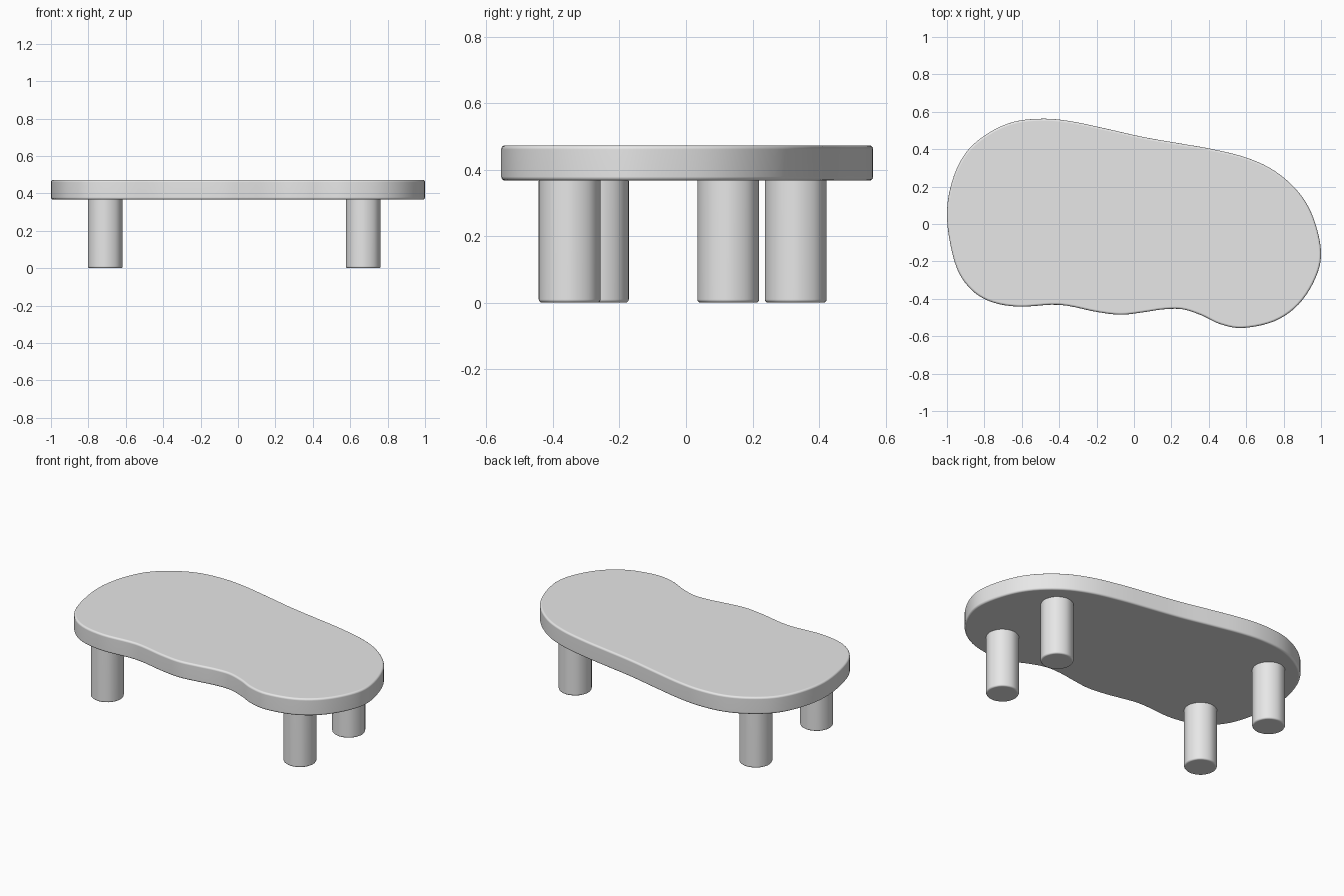
import bpy, bmesh
from mathutils import Vector

cube = bpy.data.objects.get("Cube")
if cube:
    bpy.data.objects.remove(cube, do_unlink=True)

GREY = (0.8, 0.8, 0.8, 1)
grey = bpy.data.materials.new("plain_grey")
grey.use_nodes = True
grey.diffuse_color = GREY
grey.node_tree.nodes["Principled BSDF"].inputs["Base Color"].default_value = GREY


def smooth_loop(points, steps):
    """Closed Catmull-Rom curve through the points."""
    pts = [Vector(p) for p in points]
    n = len(pts)
    loop = []
    for i in range(n):
        a, b, c, d = (pts[(i + k) % n] for k in (-1, 0, 1, 2))
        for s in range(steps):
            t = s / steps
            loop.append(0.5 * (2 * b + (c - a) * t + (2 * a - 5 * b + 4 * c - d) * t ** 2
                               + (3 * b - a - 3 * c + d) * t ** 3))
    return loop


def rounded_prism(name, loop, bottom, top, radius):
    """Extrude an outline upwards and round its rims."""
    bm = bmesh.new()
    base = bm.faces.new([bm.verts.new((p.x, p.y, bottom)) for p in loop])
    lid = bmesh.ops.extrude_face_region(bm, geom=[base], use_keep_orig=True)["geom"]
    for v in lid:
        if isinstance(v, bmesh.types.BMVert):
            v.co.z = top
    bmesh.ops.recalc_face_normals(bm, faces=bm.faces)
    rims = [e for e in bm.edges if abs(e.verts[0].co.z - e.verts[1].co.z) < 1e-5]
    bmesh.ops.bevel(bm, geom=rims, offset=radius, segments=4, profile=0.5, affect='EDGES')
    mesh = bpy.data.meshes.new(name)
    bm.to_mesh(mesh)
    bm.free()
    mesh.materials.append(grey)
    obj = bpy.data.objects.new(name, mesh)
    bpy.context.collection.objects.link(obj)
    bpy.ops.object.select_all(action='DESELECT')
    obj.select_set(True)
    bpy.context.view_layer.objects.active = obj
    bpy.ops.object.shade_smooth_by_angle()
    obj.modifiers.new("flat_caps", 'WEIGHTED_NORMAL').keep_sharp = True
    return obj


# Free-form table top
outline = [
    (-1, 0.03), (-0.975, 0.22), (-0.9, 0.38), (-0.78, 0.485), (-0.64, 0.547),
    (-0.48, 0.563), (-0.33, 0.548), (-0.15, 0.51), (0.05, 0.465), (0.25, 0.43),
    (0.42, 0.4), (0.6, 0.355), (0.75, 0.285), (0.88, 0.17), (0.96, 0.03),
    (1, -0.15), (0.97, -0.29), (0.88, -0.43), (0.75, -0.52), (0.58, -0.556),
    (0.46, -0.535), (0.36, -0.488), (0.26, -0.456), (0.16, -0.456), (0.05, -0.472),
    (-0.07, -0.485), (-0.2, -0.47), (-0.4, -0.432), (-0.62, -0.442), (-0.78, -0.41),
    (-0.89, -0.33), (-0.96, -0.2),
]
rounded_prism("table_top", smooth_loop(outline, 5), 0.367, 0.473, 0.012)

# Four round legs
circle = smooth_loop([(0.093, 0), (0.0658, 0.0658), (0, 0.093), (-0.0658, 0.0658),
                      (-0.093, 0), (-0.0658, -0.0658), (0, -0.093), (0.0658, -0.0658)], 6)
legs = {
    "front_left_leg": (0.67, -0.35),
    "front_right_leg": (-0.71, -0.265),
    "back_left_leg": (0.67, 0.127),
    "back_right_leg": (-0.71, 0.33),
}
for name, (x, y) in legs.items():
    leg = rounded_prism(name, circle, 0, 0.375, 0.01)
    leg.location = (x, y, 0)
